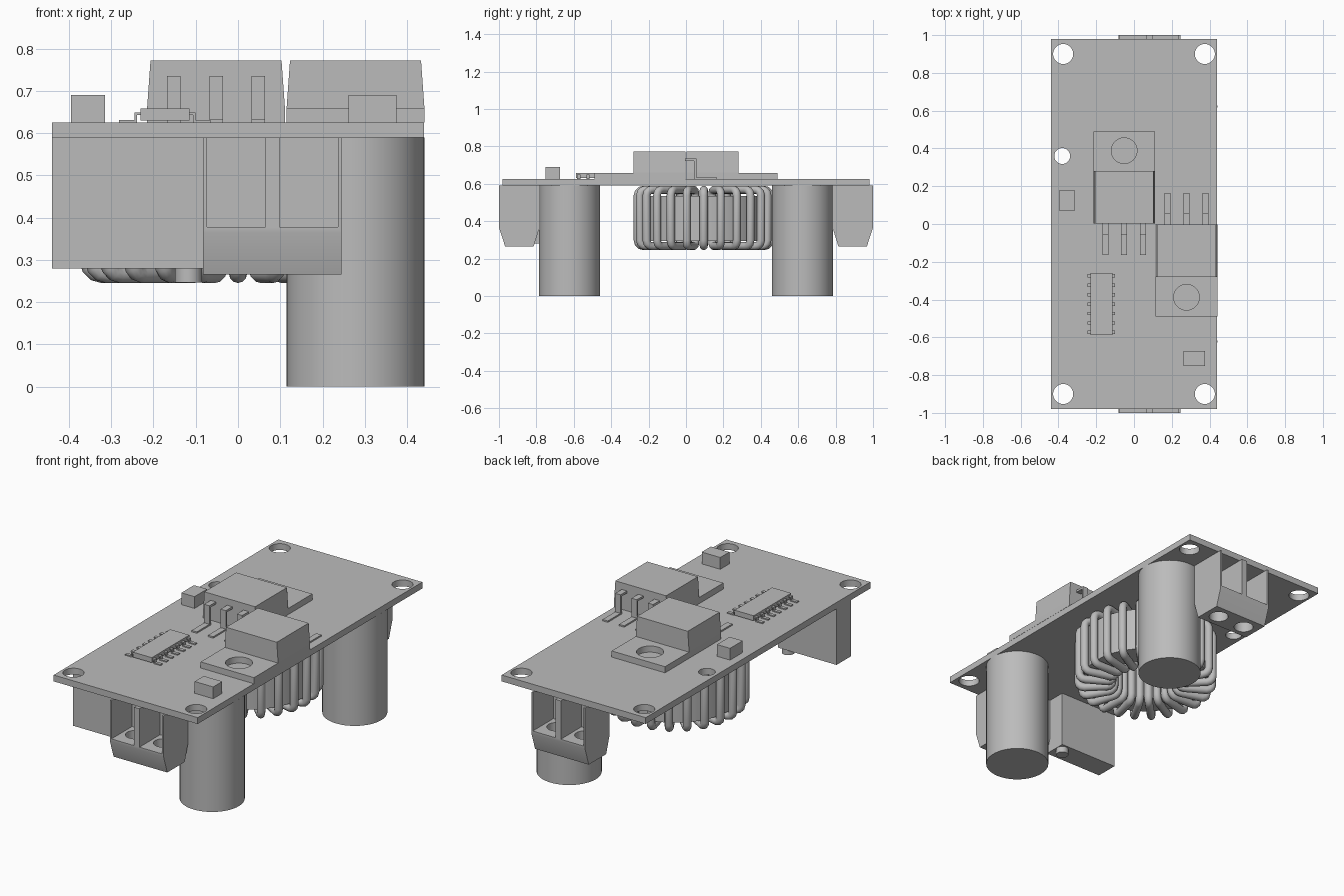
import bpy, bmesh, math
from mathutils import Vector

cube = bpy.data.objects.get("Cube")
if cube:
    bpy.data.objects.remove(cube, do_unlink=True)

grey = bpy.data.materials.new("plain grey")
grey.use_nodes = True
grey.diffuse_color = (0.5, 0.5, 0.5, 1)
grey.node_tree.nodes["Principled BSDF"].inputs["Base Color"].default_value = (0.5, 0.5, 0.5, 1)

BOARD_LOW, BOARD_TOP = 0.59, 0.625


def finish(name, bm, smooth=False):
    """Turn a bmesh into a named object with the grey material."""
    bmesh.ops.recalc_face_normals(bm, faces=bm.faces)
    mesh = bpy.data.meshes.new(name)
    bm.to_mesh(mesh)
    bm.free()
    mesh.materials.append(grey)
    obj = bpy.data.objects.new(name, mesh)
    bpy.context.collection.objects.link(obj)
    if smooth:
        smooth_sharp(obj)
    return obj


def activate(obj):
    bpy.ops.object.select_all(action="DESELECT")
    obj.select_set(True)
    bpy.context.view_layer.objects.active = obj


def smooth_sharp(obj):
    activate(obj)
    bpy.ops.object.shade_smooth_by_angle(angle=math.radians(35))


def prism(name, profile, start, end, place):
    """Extrude a 2D profile from start to end; place maps (a, b, depth) to a point."""
    bm = bmesh.new()
    ends = [[bm.verts.new(place(a, b, d)) for a, b in profile] for d in (start, end)]
    for ring in ends:
        bm.faces.new(ring)
    n = len(profile)
    for i in range(n):
        j = (i + 1) % n
        bm.faces.new((ends[0][i], ends[0][j], ends[1][j], ends[1][i]))
    return finish(name, bm)


def box(name, x0, x1, y0, y1, z0, z1):
    return prism(name, [(x0, y0), (x1, y0), (x1, y1), (x0, y1)], z0, z1,
                 lambda a, b, d: (a, b, d))


def cylinder(name, x, y, z0, z1, radius, sides=48):
    ring = [(x + radius * math.cos(t), y + radius * math.sin(t))
            for t in (2 * math.pi * i / sides for i in range(sides))]
    obj = prism(name, ring, z0, z1, lambda a, b, d: (a, b, d))
    smooth_sharp(obj)
    return obj


def cut(obj, cutters):
    """Subtract each cutter from the object and delete it."""
    for cutter in cutters:
        mod = obj.modifiers.new("cut", "BOOLEAN")
        mod.operation, mod.solver, mod.object = "DIFFERENCE", "EXACT", cutter
        activate(obj)
        bpy.ops.object.modifier_apply(modifier=mod.name)
        bpy.data.objects.remove(cutter, do_unlink=True)
    smooth_sharp(obj)


# Circuit board with mounting holes
board = box("circuit_board", -0.44, 0.44, -0.98, 0.98, BOARD_LOW, BOARD_TOP)
holes = [cylinder("hole", sx * 0.375, sy * 0.9, 0.5, 0.7, 0.053)
         for sx in (-1, 1) for sy in (-1, 1)]
holes.append(cylinder("hole", -0.38, 0.36, 0.5, 0.7, 0.042))
cut(board, holes)

# Capacitors and screw terminals, one of each per end
TERMINAL = [(0.785, BOARD_LOW), (1.0, BOARD_LOW), (1.0, 0.365),
            (0.967, 0.265), (0.815, 0.265), (0.785, 0.36)]
for side, end in ((-1, "front"), (1, "back")):
    cylinder(end + "_capacitor", 0.278, side * 0.622, 0, BOARD_LOW, 0.163, 64)
    terminal = prism(end + "_terminal", TERMINAL, -0.083, 0.245,
                     lambda a, b, d: (d, side * a, b))
    cutters = []
    for x in (-0.004, 0.167):
        y0, y1 = sorted((side * 0.82, side * 1.1))
        cutters.append(box("slot", x - 0.069, x + 0.069, y0, y1, 0.378, 0.7))
        cutters.append(cylinder("screw_hole", x, side * 0.89, 0.2, 0.45, 0.05, 32))
    cut(terminal, cutters)

# Trimmer with its adjusting screw
box("trimmer", -0.44, -0.083, -0.81, -0.685, 0.28, BOARD_LOW)
cylinder("trimmer_screw", -0.117, -0.725, 0.247, 0.285, 0.032, 24)

# Coil core: a square-section ring
CORE_Y = 0.095
bm = bmesh.new()
section = [bm.verts.new((r, 0, z)) for r, z in
           ((0.2, 0.295), (0.33, 0.295), (0.33, 0.535), (0.2, 0.535))]
edges = [bm.edges.new((section[i], section[(i + 1) % 4])) for i in range(4)]
bmesh.ops.spin(bm, geom=section + edges, axis=(0, 0, 1), cent=(0, 0, 0),
               angle=2 * math.pi, steps=64, use_merge=True)
bmesh.ops.remove_doubles(bm, verts=bm.verts, dist=0.0005)
core = finish("coil_core", bm, smooth=True)
core.location = (0, CORE_Y, 0)

# Coil windings: rounded rectangular loops of round wire
WIRE, TURNS, CORNER = 0.0215, 24, 0.03
loop = []
for r, z, first in ((0.353, 0.568, 0), (0.175, 0.568, 90),
                    (0.175, 0.267, 180), (0.353, 0.267, 270)):
    cr = r - CORNER if r > 0.3 else r + CORNER
    cz = z - CORNER if z > 0.4 else z + CORNER
    for step in range(4):
        t = math.radians(first + step * 30)
        loop.append((cr + CORNER * math.cos(t), cz + CORNER * math.sin(t)))
bm = bmesh.new()
for turn in range(TURNS):
    angle = 2 * math.pi * turn / TURNS
    out = Vector((math.cos(angle), math.sin(angle), 0))
    across = Vector((-out.y, out.x, 0))
    rings = []
    for i, (r, z) in enumerate(loop):
        prev, nxt = loop[i - 1], loop[(i + 1) % len(loop)]
        along = (out * (nxt[0] - prev[0]) + Vector((0, 0, nxt[1] - prev[1]))).normalized()
        normal = along.cross(across)
        centre = out * r + Vector((0, CORE_Y, z))
        rings.append([bm.verts.new(centre + WIRE * (math.cos(t) * across + math.sin(t) * normal))
                      for t in (math.pi * k / 6 for k in range(12))])
    for i, ring in enumerate(rings):
        before = rings[i - 1]
        for k in range(12):
            m = (k + 1) % 12
            bm.faces.new((before[k], before[m], ring[m], ring[k]))
finish("coil_windings", bm, smooth=True)

# Power regulators: two identical parts turned half round
BODY = [(-0.163, BOARD_TOP), (0.163, BOARD_TOP), (0.163, 0.66),
        (0.155, 0.772), (-0.155, 0.772), (-0.163, 0.66)]
LEAD = [(0.01, 0.735), (-0.055, 0.735), (-0.055, 0.633), (-0.165, 0.633),
        (-0.165, BOARD_TOP), (-0.043, BOARD_TOP), (-0.043, 0.723), (0.01, 0.723)]
for name, cx, turn in (("left", 0.278, -1), ("right", -0.052, 1)):
    prism(name + "_regulator_body", BODY, 0.002, 0.28,
          lambda a, b, d: (cx + turn * a, turn * d, b))
    y0, y1 = sorted((turn * 0.27, turn * 0.49))
    tab = box(name + "_regulator_tab", cx - 0.163, cx + 0.163, y0, y1, BOARD_TOP, 0.659)
    cut(tab, [cylinder("hole", cx, turn * 0.388, 0.61, 0.7, 0.068)])
    for i in (-1, 0, 1):
        prism(name + "_regulator_lead", LEAD, i * 0.1 - 0.016, i * 0.1 + 0.016,
              lambda a, b, d: (cx + turn * d, turn * a, b))

# Control chip with gull-wing legs
CHIP_X = -0.173
box("chip_body", CHIP_X - 0.058, CHIP_X + 0.058, -0.588, -0.26, 0.63, 0.658)
LEG = [(0.05, 0.649), (0.072, 0.649), (0.072, 0.631), (0.108, 0.631),
       (0.108, BOARD_TOP), (0.066, BOARD_TOP), (0.066, 0.643), (0.05, 0.643)]
for side in (-1, 1):
    for i in range(7):
        y = -0.424 + (i - 3) * 0.05
        prism("chip_leg", LEG, y - 0.009, y + 0.009,
              lambda a, b, d: (CHIP_X + side * a, d, b))

# Small surface-mounted blocks
box("small_block_back", -0.395, -0.315, 0.07, 0.18, BOARD_TOP, 0.69)
box("small_block_front", 0.262, 0.375, -0.752, -0.673, BOARD_TOP, 0.69)
